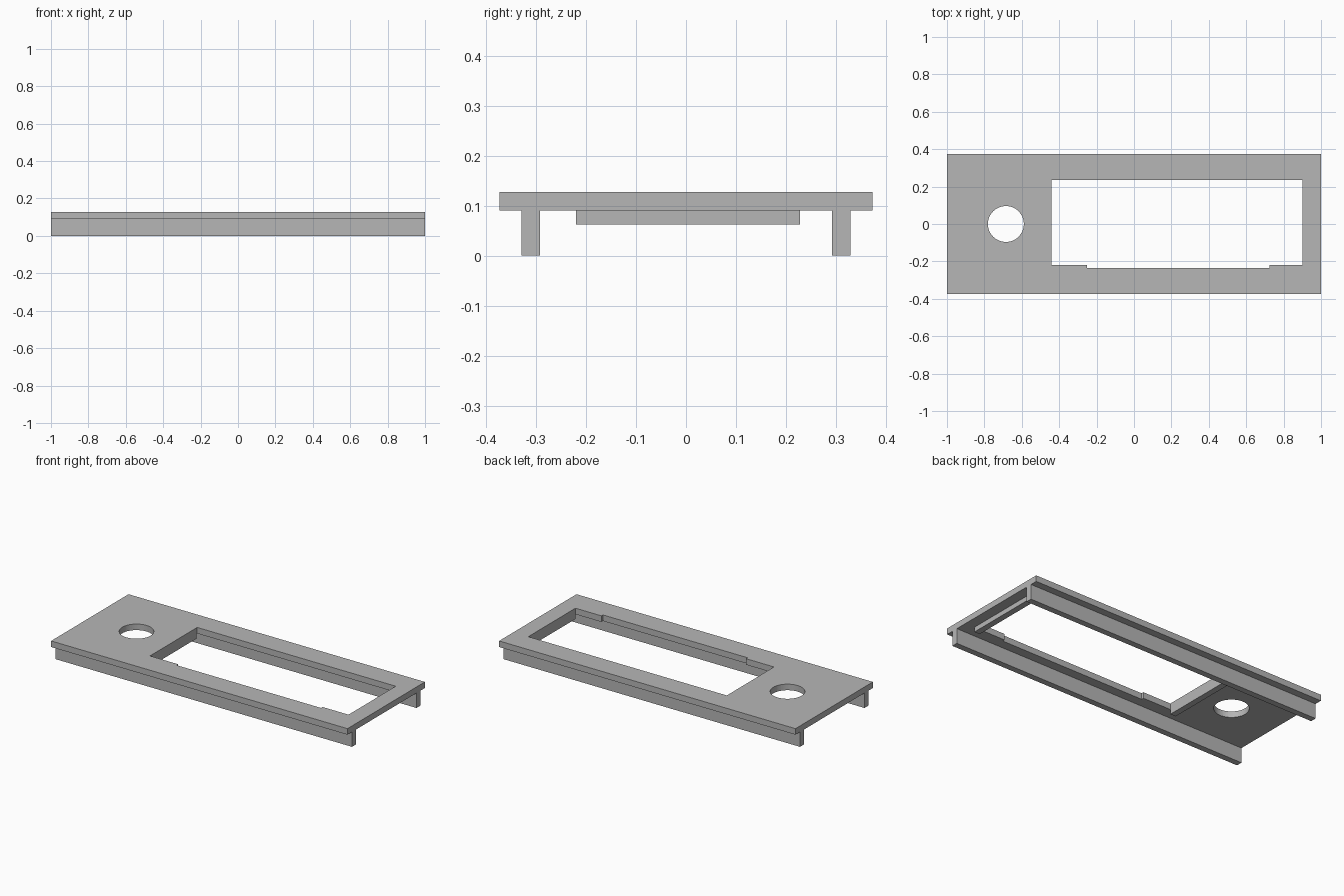
import bpy
import math

cube = bpy.data.objects.get("Cube")
if cube:
    bpy.data.objects.remove(cube)

grey = bpy.data.materials.new("plain grey")
grey.use_nodes = True
colour = (0.47, 0.47, 0.47, 1)
grey.diffuse_color = colour
grey.node_tree.nodes["Principled BSDF"].inputs["Base Color"].default_value = colour

PLATE_BOTTOM, PLATE_TOP = 0.091, 0.128
HALF_WIDTH = 0.373
OPEN_LEFT, OPEN_RIGHT = -0.44, 0.9
WALL = 0.037


def rectangle(x0, x1, y0, y1):
    return [(x0, y0), (x1, y0), (x1, y1), (x0, y1)]


def circle(cx, cy, radius, count=64):
    angles = [2 * math.pi * i / count for i in range(count)]
    return [(cx + radius * math.cos(a), cy + radius * math.sin(a)) for a in angles]


def slab(name, outlines, z0, z1):
    """Extrude flat outlines into a solid; inner outlines become holes."""
    curve = bpy.data.curves.new(name + "_outline", "CURVE")
    curve.dimensions = "2D"
    curve.fill_mode = "BOTH"
    curve.extrude = (z1 - z0) / 2
    for points in outlines:
        spline = curve.splines.new("POLY")
        spline.points.add(len(points) - 1)
        for point, (x, y) in zip(spline.points, points):
            point.co = (x, y, 0, 1)
        spline.use_cyclic_u = True
        spline.use_smooth = False
    helper = bpy.data.objects.new(name + "_helper", curve)
    bpy.context.collection.objects.link(helper)
    depsgraph = bpy.context.evaluated_depsgraph_get()
    mesh = bpy.data.meshes.new_from_object(helper.evaluated_get(depsgraph))
    bpy.data.objects.remove(helper)
    bpy.data.curves.remove(curve)
    mesh.name = name
    mesh.materials.clear()
    mesh.materials.append(grey)
    obj = bpy.data.objects.new(name, mesh)
    obj.location.z = (z0 + z1) / 2
    bpy.context.collection.objects.link(obj)
    return obj


# Face plate with a stepped window and a round hole
window = [
    (OPEN_LEFT, 0.235), (OPEN_LEFT, -0.22), (-0.25, -0.22), (-0.25, -0.235),
    (0.725, -0.235), (0.725, -0.22), (OPEN_RIGHT, -0.22), (OPEN_RIGHT, 0.235),
]
slab("face_plate",
     [rectangle(-1, 1, -HALF_WIDTH, HALF_WIDTH), window, circle(-0.685, 0, 0.096)],
     PLATE_BOTTOM, PLATE_TOP)

# Long rails below the plate
for name, side in (("front_rail", -1), ("back_rail", 1)):
    y0, y1 = sorted((side * 0.292, side * 0.329))
    slab(name, [rectangle(-1, 1, y0, y1)], 0, PLATE_BOTTOM)

# Short ribs below both ends of the window
for name, x in (("right_rib", OPEN_LEFT - WALL), ("left_rib", OPEN_RIGHT)):
    slab(name, [rectangle(x, x + WALL, -0.22, 0.228)], 0.062, PLATE_BOTTOM)
